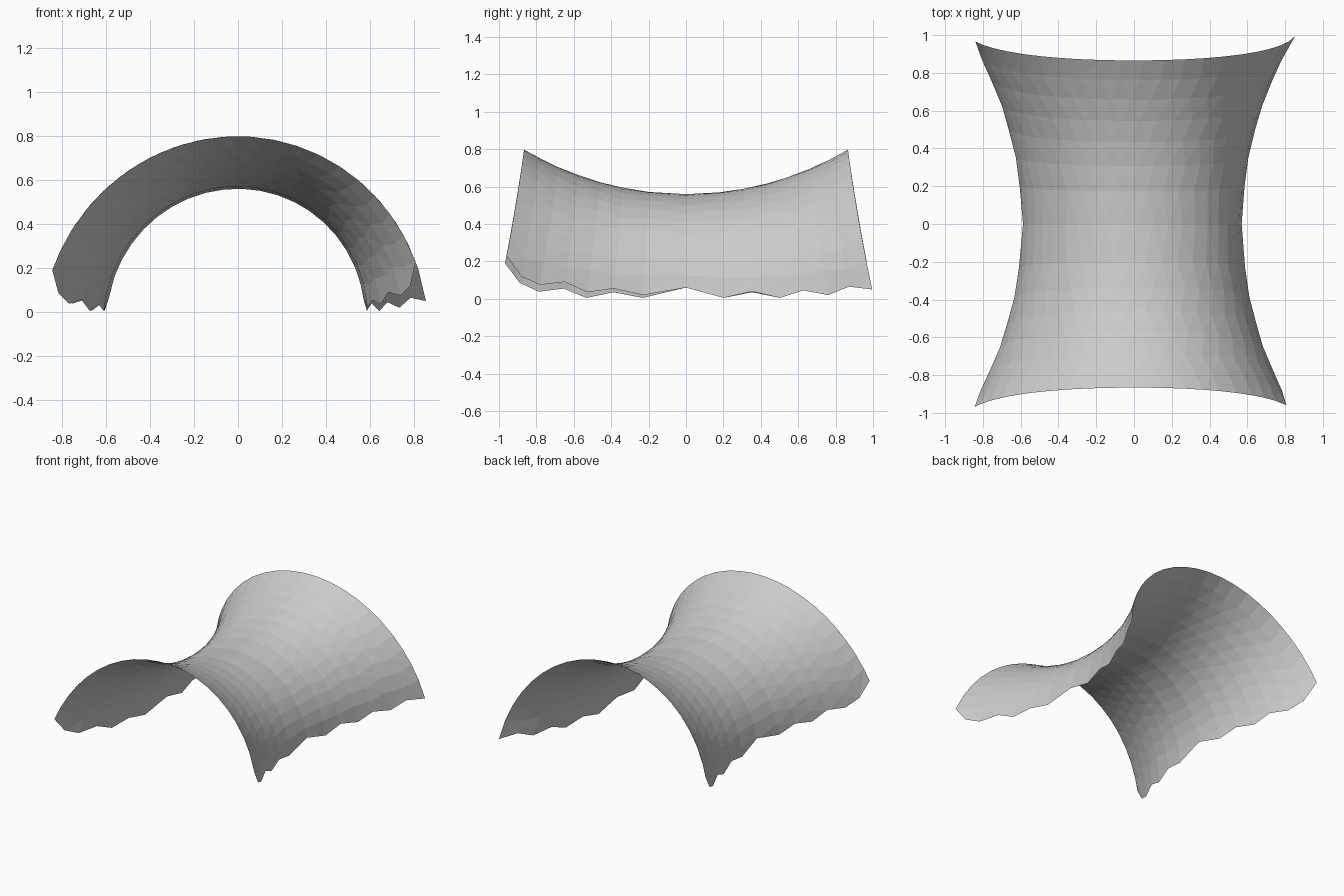
import bpy
import bmesh
from math import acos, cosh, radians

if "Cube" in bpy.data.objects:
    bpy.data.objects.remove(bpy.data.objects["Cube"])

COLS = 20

# Row positions along the depth, and height of the ragged lower edges per row
ROWS = [-1, -.9, -.79, -.66, -.53, -.39, -.23, 0, .2, .355, .5, .63, .76, .88, 1]
LEFT_Z = [.19, .085, .038, .055, .005, .035, .005, .06,
          .005, .035, .005, .055, .038, .085, .2]
RIGHT_Z = [.23, .12, .075, .09, .035, .055, .02, .06,
           .005, .04, .005, .045, .02, .065, .05]


def shell_point(phi, v):
    """Point on the catenary saddle; phi is measured from straight up."""
    t = abs(phi) / radians(90)
    y = v * (.866 + .14 * t ** 2.1)
    waist = .56 + (.035 if phi < 0 else .015) * t * t
    radius = waist * cosh(y / (.97 + .08 * t * t))
    return radius, y


def edge_angle(z, v, side):
    """Angle at which the shell reaches height z."""
    phi = side * radians(85)
    for _ in range(8):
        phi = side * acos(z / shell_point(phi, v)[0])
    return phi


def build_canopy():
    from math import sin, cos
    bm = bmesh.new()
    grid = []
    # Staggered rows of points across the arch
    for i, v in enumerate(ROWS):
        a = edge_angle(LEFT_Z[i], v, -1)
        b = edge_angle(RIGHT_Z[i], v, 1)
        shift = .22 if i % 2 else -.22
        row = []
        for j in range(COLS + 1):
            u = j if j in (0, COLS) else j + shift
            phi = a + (b - a) * u / COLS
            r, y = shell_point(phi, v)
            row.append(bm.verts.new((r * sin(phi), y, r * cos(phi))))
        grid.append(row)
    # Triangles with diagonals alternating from row to row
    for i in range(len(ROWS) - 1):
        for j in range(COLS):
            p, q = grid[i][j], grid[i][j + 1]
            s, t = grid[i + 1][j], grid[i + 1][j + 1]
            tris = ((p, q, s), (q, t, s)) if i % 2 == 0 else ((p, q, t), (p, t, s))
            for tri in tris:
                bm.faces.new(tri)
    bm.normal_update()
    mesh = bpy.data.meshes.new("saddle_canopy")
    bm.to_mesh(mesh)
    bm.free()
    obj = bpy.data.objects.new("saddle_canopy", mesh)
    bpy.context.collection.objects.link(obj)


build_canopy()
